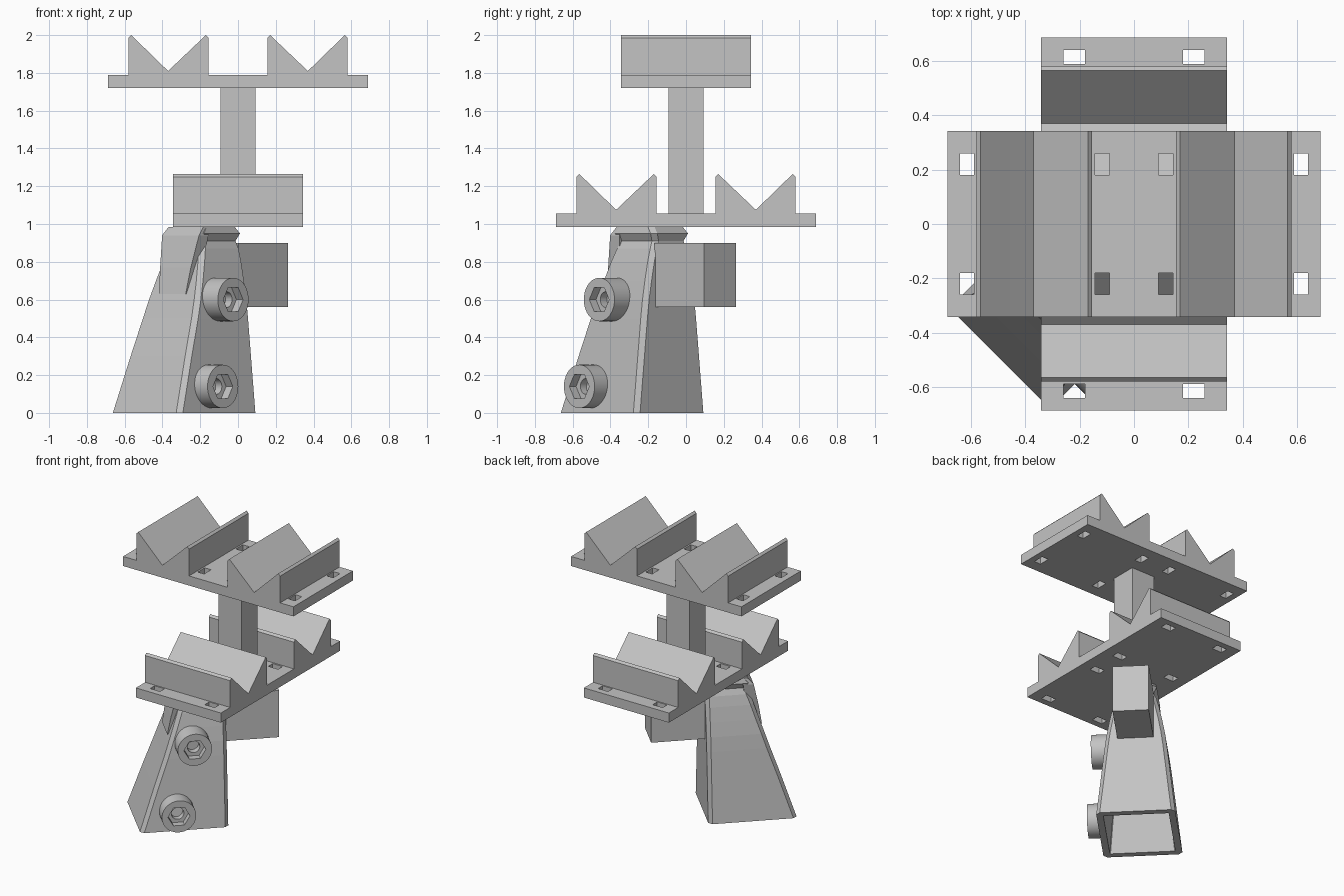
import bpy, bmesh, math
from mathutils import Matrix

if "Cube" in bpy.data.objects:
    bpy.data.objects.remove(bpy.data.objects["Cube"], do_unlink=True)

grey = bpy.data.materials.new("plain_grey")
grey.use_nodes = True
grey.diffuse_color = (0.55, 0.55, 0.55, 1)
grey.node_tree.nodes["Principled BSDF"].inputs["Base Color"].default_value = (0.55, 0.55, 0.55, 1)

# The leg and its fittings are set on the diagonal: local x points outwards
DIAGONAL = Matrix.Rotation(math.radians(-135), 4, 'Z')


def loft(name, rings, turn=Matrix()):
    """Skin a list of equal-sized point rings and close both ends."""
    bm = bmesh.new()
    loops = [[bm.verts.new(p) for p in ring] for ring in rings]
    for a, b in zip(loops, loops[1:]):
        for i in range(len(a)):
            j = (i + 1) % len(a)
            bm.faces.new((a[i], a[j], b[j], b[i]))
    bm.faces.new(loops[0][::-1])
    bm.faces.new(loops[-1])
    bmesh.ops.recalc_face_normals(bm, faces=bm.faces)
    bm.transform(turn)
    mesh = bpy.data.meshes.new(name)
    bm.to_mesh(mesh)
    bm.free()
    mesh.materials.append(grey)
    obj = bpy.data.objects.new(name, mesh)
    bpy.context.collection.objects.link(obj)
    return obj


def rect(x0, x1, half, z, c=0.0):
    """Rectangular ring, with chamfered corners when c is set."""
    if c == 0:
        return [(x0, -half, z), (x1, -half, z), (x1, half, z), (x0, half, z)]
    side = [(x0, -half + c), (x0 + c, -half), (x1 - c, -half), (x1, -half + c)]
    side += [(x, -y) for x, y in reversed(side)]
    return [(x, y, z) for x, y in side]


def box(name, x0, x1, half, z0, z1, turn=Matrix()):
    return loft(name, [rect(x0, x1, half, z0), rect(x0, x1, half, z1)], turn)


def disc(name, sides, radius, u, z, v0, v1):
    """Cylinder or prism lying across the leg."""
    angles = [2 * math.pi * i / sides for i in range(sides)]
    return loft(name, [[(u + radius * math.cos(a), v, z + radius * math.sin(a))
                        for a in angles] for v in (v0, v1)], DIAGONAL)


def cut(target, cutter):
    """Subtract the cutter, then remove it."""
    mod = target.modifiers.new("cut", 'BOOLEAN')
    mod.operation, mod.solver, mod.object = 'DIFFERENCE', 'EXACT', cutter
    bpy.context.view_layer.objects.active = target
    bpy.ops.object.modifier_apply(modifier=mod.name)
    bpy.data.objects.remove(cutter, do_unlink=True)


# Trays: slotted plate with two V-shaped cradles, the lower one turned sideways
V_PROFILE = [(0.155, 0.06), (0.155, 0.265), (0.17, 0.28), (0.37, 0.09),
             (0.565, 0.28), (0.58, 0.265), (0.58, 0.06)]
for label, base, angle in (("upper", 1.72, 0), ("lower", 0.985, 90)):
    turn = Matrix.Translation((0, 0, base)) @ Matrix.Rotation(math.radians(angle), 4, 'Z')
    plate = box(label + "_tray_plate", -0.687, 0.687, 0.343, 0, 0.07, turn)
    for x in (-0.615, -0.117, 0.117, 0.615):
        for y in (-0.22, 0.22):
            place = turn @ Matrix.Translation((x, y, 0))
            cut(plate, box("slot_cutter", -0.026, 0.026, 0.04, -0.1, 0.2, place))
    for side, sign in (("left", 1), ("right", -1)):
        loft(f"{label}_{side}_cradle",
             [[(sign * x, y, z) for x, z in V_PROFILE] for y in (-0.343, 0.343)], turn)

# Square post between the trays
box("post", -0.093, 0.093, 0.093, 1.04, 1.73)

# Hollow splayed leg: inside rings from the top down, then outside rings up
OUTER = [(0, 0.107, 0.70, 0.262), (0.3, 0.107, 0.60, 0.229), (0.5, 0.107, 0.53, 0.207),
         (0.6, 0.107, 0.497, 0.194), (0.7, 0.107, 0.463, 0.176), (0.8, 0.107, 0.43, 0.155),
         (0.87, 0.107, 0.405, 0.136), (0.91, 0.112, 0.39, 0.118),
         (0.95, 0.10, 0.42, 0.14), (0.985, 0.13, 0.39, 0.13)]
WALL = 0.045
inside = [rect(x0 + WALL, x1 - WALL, h - WALL, z, 0.004) for z, x0, x1, h in reversed(OUTER[:6])]
outside = [rect(x0, x1, h, z, 0.025) for z, x0, x1, h in OUTER]
loft("leg", inside + outside, DIAGONAL)

# Flared rib on the outer face of the leg
loft("leg_rib", [rect(0.40, 0.492, 0.10, 0.63), rect(0.38, 0.468, 0.115, 0.77),
                 rect(0.36, 0.43, 0.138, 0.94), rect(0.34, 0.39, 0.13, 0.984)], DIAGONAL)

# Block on the inner face of the leg
box("inner_block", -0.255, 0.115, 0.12, 0.56, 0.9, DIAGONAL)

# Socket bolts on one side of the leg
for label, u, z, seat, face in (("upper", 0.343, 0.6, 0.17, 0.307),
                                ("lower", 0.456, 0.14, 0.22, 0.343)):
    bolt = disc(label + "_bolt", 40, 0.115, u, z, seat, face)
    cut(bolt, disc("socket_cutter", 6, 0.074, u, z, face - 0.05, face + 0.1))
    cut(bolt, disc("hole_cutter", 24, 0.042, u, z, face - 0.1, face + 0.1))
    bpy.ops.object.select_all(action='DESELECT')
    bolt.select_set(True)
    bpy.context.view_layer.objects.active = bolt
    bpy.ops.object.shade_smooth_by_angle(angle=math.radians(30))
